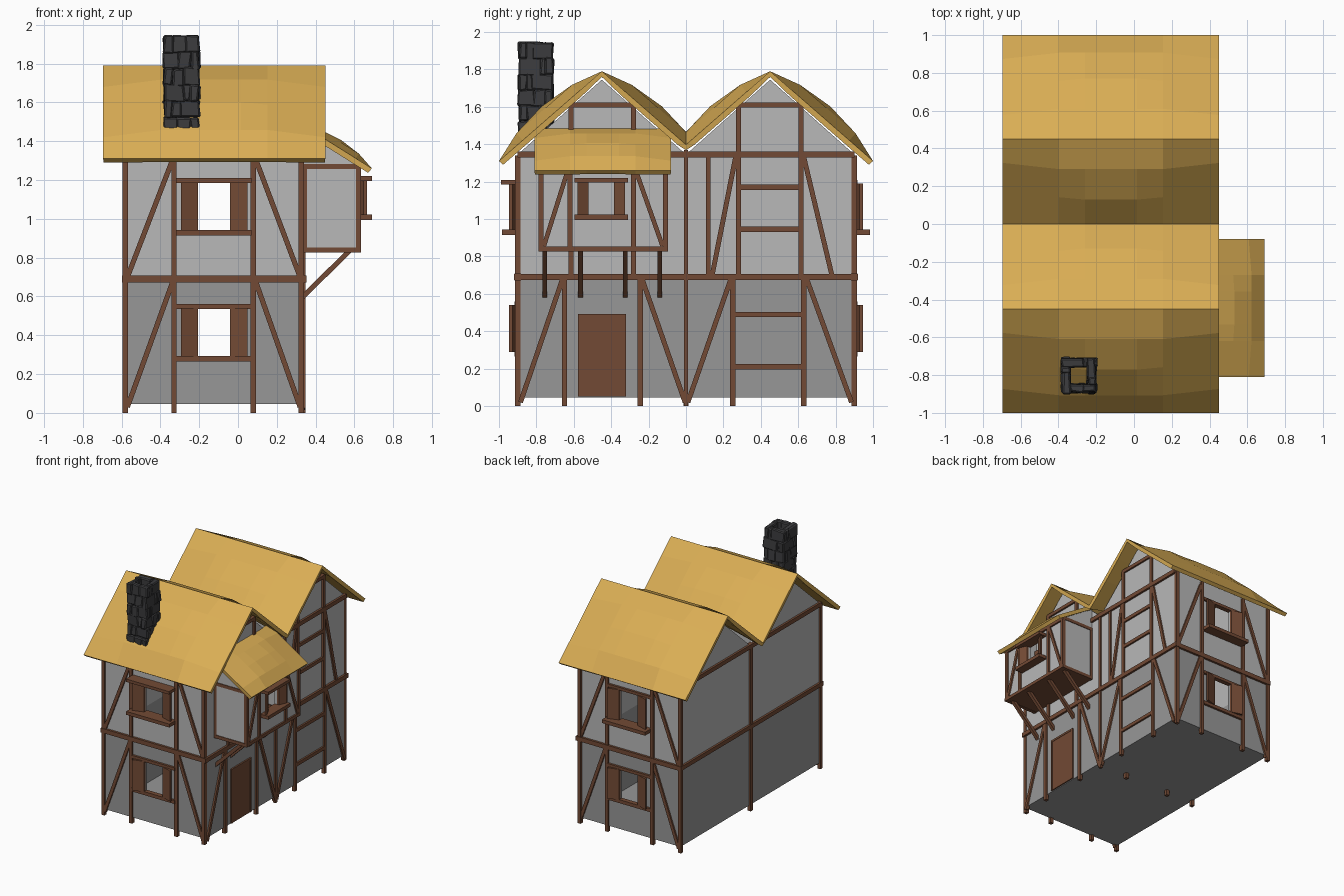
import bpy, bmesh, random
from mathutils import Vector, Matrix

if "Cube" in bpy.data.objects:
    bpy.data.objects.remove(bpy.data.objects["Cube"])

random.seed(4)

def material(name, col):
    m = bpy.data.materials.new(name)
    m.diffuse_color = (*col, 1)
    m.use_nodes = True
    m.node_tree.nodes["Principled BSDF"].inputs["Base Color"].default_value = m.diffuse_color
    return m

WOOD = material("timber", (.17, .068, .035))
THATCH = material("thatch", (.70, .42, .09))
PLASTER = material("upper_plaster", (.48, .48, .48))
BASE = material("lower_plaster", (.31, .31, .31))
STONE = material("dark_stone", (.045, .045, .048))

def finish(name, bm, mat):
    me = bpy.data.meshes.new(name)
    bm.to_mesh(me)
    bm.free()
    ob = bpy.data.objects.new(name, me)
    bpy.context.collection.objects.link(ob)
    me.materials.append(mat)
    return ob

def prism(name, pts, axis, a, b, mat):
    """Extrude a 2D outline along an axis from a to b."""
    bm = bmesh.new()
    def put(p, d):
        return {'x': (d, p[0], p[1]), 'y': (p[0], d, p[1]), 'z': (p[0], p[1], d)}[axis]
    face = bm.faces.new([bm.verts.new(put(p, a)) for p in pts])
    ext = bmesh.ops.extrude_face_region(bm, geom=[face])['geom']
    shift = Vector(put((0, 0), b - a))
    bmesh.ops.translate(bm, vec=shift, verts=[v for v in ext if isinstance(v, bmesh.types.BMVert)])
    bmesh.ops.recalc_face_normals(bm, faces=bm.faces)
    return finish(name, bm, mat)

def box(name, x0, x1, y0, y1, z0, z1, mat=WOOD):
    return prism(name, [(x0, y0), (x1, y0), (x1, y1), (x0, y1)], 'z', z0, z1, mat)

def beam(name, p, q, w=.028):
    """Square timber between two points."""
    p, q = Vector(p), Vector(q)
    d = (q - p).normalized()
    side = Vector((0, 0, 1)) if abs(d.z) < .1 else Vector((1, 0, 0)) if abs(d.x) < 1e-4 else Vector((0, 1, 0))
    up = d.cross(side).normalized()
    rot = Matrix((side, up, d)).transposed().to_4x4()
    bm = bmesh.new()
    bmesh.ops.create_cube(bm, size=1, matrix=Matrix.Translation((p + q) / 2) @ rot
                          @ Matrix.Diagonal((w, w, (q - p).length, 1)))
    bmesh.ops.recalc_face_normals(bm, faces=bm.faces)
    return finish(name, bm, WOOD)

def wall_box(name, axis, c, s, a0, a1, d0, d1, z0, z1, mat=WOOD):
    """Box on a wall: a runs along the wall, d outward from plane c."""
    e = sorted((c + s * d0, c + s * d1))
    if axis == 'y':
        return box(name, a0, a1, *e, z0, z1, mat)
    return box(name, *e, a0, a1, z0, z1, mat)

def holed_wall(name, axis, c, s, a0, a1, z0, z1, h0, h1, k0, k1, mat):
    for r in ((a0, h0, z0, z1), (h1, a1, z0, z1), (h0, h1, z0, k0), (h0, h1, k1, z1)):
        wall_box(name, axis, c, s, r[0], r[1], -.02, 0, r[2], r[3], mat)

def window(name, axis, c, s, a0, a1, h0, h1, k0, k1, sw, sill=.018, lintel=.018):
    wall_box(name + "_lintel", axis, c, s, a0, a1, -.02, lintel, k1 - .004, k1 + .02)
    wall_box(name + "_sill", axis, c, s, a0, a1, -.02, sill, k0 - .025, k0 + .003)
    # open shutters hinged beside the hole
    for hinge, dr in ((h0, -1), (h1, 1)):
        pts = [(hinge, 0), (hinge + dr * sw, .028), (hinge + dr * sw, .046), (hinge, .018)]
        pts = [(a, c + s * d) if axis == 'y' else (c + s * d, a) for a, d in pts]
        prism(name + "_shutter", pts, 'z', k0, k1, WOOD)

XL, XR, Y = -.58, .335, .9
GABLE = [(-Y, .69), (Y, .69), (Y, 1.345), (.45, 1.745), (0, 1.345), (-.45, 1.745), (-Y, 1.345)]

# Floor, side walls and gables
box("floor", XL, XR, -Y, Y, .045, .06, BASE)
for x0, x1 in ((XL, XL + .02), (XR - .02, XR)):
    box("lower_side_wall", x0, x1, -Y, Y, .05, .69, BASE)
    prism("upper_side_wall", GABLE, 'x', x0, x1, PLASTER)

# Front and back: walls, windows, timber frame
for s in (-1, 1):
    c = s * Y
    holed_wall("lower_end_wall", 'y', c, s, XL, XR, .05, .69, -.205, -.04, .29, .54, BASE)
    holed_wall("upper_end_wall", 'y', c, s, XL, XR, .69, 1.35, -.205, -.04, .94, 1.19, PLASTER)
    window("lower_window", 'y', c, s, -.32, .07, -.205, -.04, .29, .54, .09)
    window("upper_window", 'y', c, s, -.32, .07, -.205, -.04, .94, 1.19, .09, .085, .09 if s < 0 else .018)
    for x in (XL, -.33, .078, .325):
        beam("end_post", (x, c, 0), (x, c, 1.34))
    beam("end_rail", (-.597, c, .69), (.352, c, .69), .036)
    for z0, z1 in ((.03, .68), (.7, 1.31)):
        beam("end_brace", (-.57, c, z0), (-.335, c, z1), .026)
        beam("end_brace", (.32, c, z0), (.09, c, z1), .026)

# Middle posts inside and plain left side framing
for x in (-.33, .078):
    beam("inner_post", (x, 0, 0), (x, 0, 1.34))
beam("left_post", (XL, 0, 0), (XL, 0, 1.36))
for x in (XL, XR):
    beam("side_rail", (x, -.92, .69), (x, .92, .69), .034)
    beam("eaves_rail", (x, -.9, 1.345), (x, .9, 1.345), .034)

# Right side framing
for y in (-.65, -.245, .25, .63):
    beam("lower_post", (XR, y, 0), (XR, y, .69))
beam("corner_post", (XR, 0, 0), (XR, 0, 1.37), .024)
for m in (-1, 1):
    for y in (.28, .615):
        beam("upper_post", (XR, m * y, .69), (XR, m * y, 1.61))
    beam("collar_beam", (XR, m * .27, 1.61), (XR, m * .63, 1.61))
for y0, y1 in ((-.885, -.66), (-.005, -.235), (.01, .24), (.885, .645)):
    beam("lower_brace", (XR, y0, .02), (XR, y1, .68), .026)
beam("short_post", (XR, .12, .69), (XR, .12, 1.34), .024)
beam("upper_brace", (XR, .14, .7), (XR, .265, 1.33), .026)
beam("upper_brace", (XR, .78, .7), (XR, .63, 1.33), .026)
for z, y0, y1 in ((.21, .25, .63), (.49, .25, .63), (.945, .28, .615), (1.17, .28, .615)):
    beam("side_rung", (XR, y0, z), (XR, y1, z))

# Door
box("door", XR - .01, .345, -.565, -.335, .05, .48)
for y in (-.57, -.33):
    beam("door_jamb", (.34, y, .05), (.34, y, .487), .016)
beam("door_head", (.34, -.578, .483), (.34, -.322, .483), .016)

# Overhanging bay
BX, B0, B1 = .62, -.775, -.11
box("bay_floor", XR, BX, B0, B1, .83, .85)
holed_wall("bay_front", 'x', BX, 1, B0, B1, .84, 1.27, -.52, -.385, 1.02, 1.2, PLASTER)
window("bay_window", 'x', BX, 1, -.595, -.31, -.52, -.385, 1.02, 1.2, .06, .07, .07)
for y in (B0, B1):
    side = [(XR, .84), (BX, .84), (BX, 1.27), (XR, 1.45)]
    prism("bay_side", side, 'y', y - .008, y + .008, PLASTER)
    for z in (.84, 1.27):
        beam("bay_side_rail", (XR, y, z), (BX + .014, y, z), .026)
    beam("bay_back_post", (.343, y, .83), (.343, y, 1.28), .024)
for z in (.84, 1.262):
    beam("bay_front_rail", (BX, B0 - .014, z), (BX, B1 + .014, z), .026)
for y in (B0, -.62, -.28, B1):
    beam("bay_post", (BX, y, .83), (BX, y, 1.28), .026)
beam("bay_brace", (BX, -.76, .855), (BX, -.635, 1.25), .024)
beam("bay_brace", (BX, -.125, .855), (BX, -.265, 1.25), .024)
for y in (-.755, -.565, -.325, -.14):
    beam("bay_bracket", (.325, y, .59), (.58, y, .84), .026)

# Thatched roofs: bulging sheets with thickness
US, VS = (0, .26, .38, .62, .74, 1), (0, .23, .5, .77, 1)

def slope(bm, o, u, v, n, h):
    o, u, v, n = map(Vector, (o, u, v, n))
    g = [[bm.verts.new(o + u * a + v * b + n.normalized() * h * (0, .72, 1)[min(i, 5 - i, j, 4 - j)])
          for j, b in enumerate(VS)] for i, a in enumerate(US)]
    for i in range(5):
        for j in range(4):
            bm.faces.new((g[i][j], g[i + 1][j], g[i + 1][j + 1], g[i][j + 1]))

def thatch(name, bm):
    bmesh.ops.remove_doubles(bm, verts=bm.verts, dist=.0005)
    bm.normal_update()
    bmesh.ops.reverse_faces(bm, faces=[f for f in bm.faces if f.normal.z < 0])
    mod = finish(name, bm, THATCH).modifiers.new("thickness", 'SOLIDIFY')
    mod.thickness, mod.offset = .03, -1

bm = bmesh.new()
for m in (-1, 1):
    part = bmesh.new()
    for s in (-1, 1):
        slope(part, (-.695, m * .45, 1.79), (1.145, 0, 0), (0, s * .55, -.48), (0, s * .48, .55), .07)
    bmesh.ops.bisect_plane(part, geom=part.verts[:] + part.edges[:] + part.faces[:],
                           plane_co=(0, 0, 0), plane_no=(0, -m, 0), clear_outer=True)
    tmp = bpy.data.meshes.new("tmp")
    part.to_mesh(tmp)
    part.free()
    bm.from_mesh(tmp)
    bpy.data.meshes.remove(tmp)
thatch("main_roof", bm)

bm = bmesh.new()
slope(bm, (.33, -.81, 1.485), (0, .73, 0), (.36, 0, -.225), (.225, 0, .36), .04)
thatch("bay_roof", bm)

# Hollow chimney of irregular stones
bm = bmesh.new()
CX, CY, R, rows = -.292, -.802, .068, 6
for k in range(rows):
    z = 1.44 + (k + .5) * .5 / rows
    for side in range(4):
        turn = Matrix.Rotation(side * 1.5707963, 4, 'Z')
        cut = random.uniform(-.03, .03)
        ends = (-R - .022, cut, R - .022) if k % 2 else (-R + .022, cut, R + .022)
        for a, b in zip(ends, ends[1:]):
            m = Matrix.Translation((CX, CY, z)) @ turn @ Matrix.Translation(((a + b) / 2, R, 0))
            size = Matrix.Diagonal((b - a + .008, .044, .5 / rows + .008, 1))
            for v in bmesh.ops.create_cube(bm, size=1, matrix=m @ size)['verts']:
                v.co += Vector([random.uniform(-.008, .008) for _ in range(3)])
bev = finish("chimney", bm, STONE).modifiers.new("worn_edges", 'BEVEL')
bev.width, bev.segments = .011, 1
